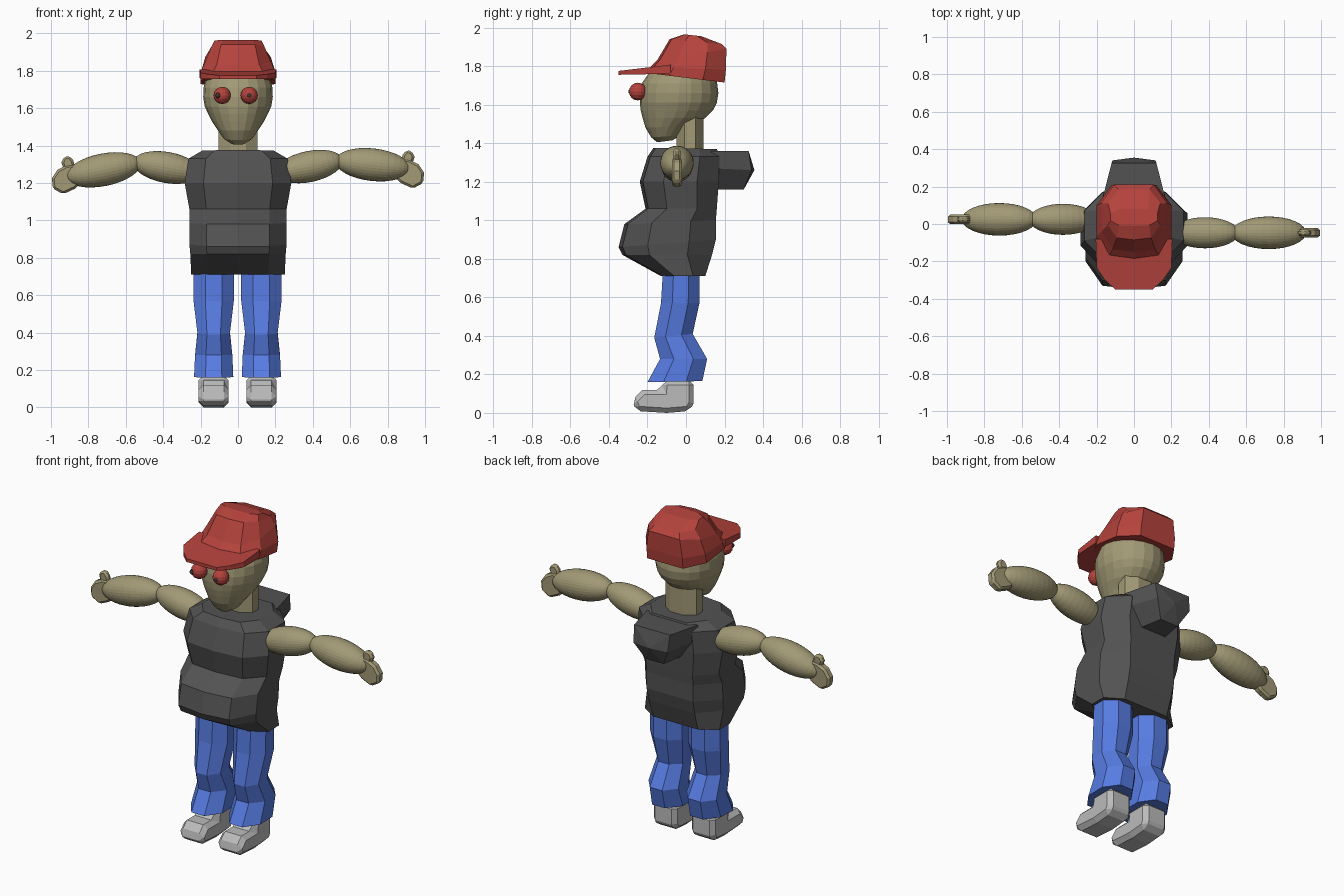
import bpy, bmesh, math
from mathutils import Vector

if "Cube" in bpy.data.objects:
    bpy.data.objects.remove(bpy.data.objects["Cube"])


def material(name, rgb):
    m = bpy.data.materials.new(name)
    m.diffuse_color = (*rgb, 1)
    m.use_nodes = True
    m.node_tree.nodes["Principled BSDF"].inputs["Base Color"].default_value = m.diffuse_color
    return m


SKIN = material("olive_skin", (0.36, 0.32, 0.18))
RED = material("cap_red", (0.46, 0.055, 0.045))
GREY = material("shirt_charcoal", (0.085, 0.085, 0.085))
BLUE = material("jeans_blue", (0.095, 0.2, 0.76))
SHOE = material("shoe_grey", (0.5, 0.5, 0.5))
DARK = material("pupil_dark", (0.05, 0.035, 0.035))

# Cross-sections: u across, v from front (-1) to back (1)
HALF = [(0.65, -0.92), (1, -0.4), (1, 0.45), (0.6, 1)]
BODY = [(0, -1)] + HALF + [(-u, v) for u, v in reversed(HALF)]
OCT = [(math.sin(math.radians(a)) * 1.08, -math.cos(math.radians(a)) * 1.08)
       for a in [22.5 + 45 * i for i in range(8)]]
ROUND = [(math.sin(math.tau * i / 20), -math.cos(math.tau * i / 20)) for i in range(20)]


def finish(name, bm, mat):
    bmesh.ops.recalc_face_normals(bm, faces=bm.faces)
    me = bpy.data.meshes.new(name)
    bm.to_mesh(me)
    bm.free()
    me.materials.append(mat)
    ob = bpy.data.objects.new(name, me)
    bpy.context.collection.objects.link(ob)
    return ob


def loft(name, mat, section, rows, x=0):
    """rows: (z front, z back, half width, y front, y back)"""
    bm = bmesh.new()
    rings = []
    for zf, zb, hw, yf, yb in rows:
        rings.append([bm.verts.new((x + u * hw, (yf + yb) / 2 + v * (yb - yf) / 2,
                                    zf + (zb - zf) * (v + 1) / 2)) for u, v in section])
    n = len(section)
    for a, b in zip(rings, rings[1:]):
        for i in range(n):
            bm.faces.new((a[i], a[(i + 1) % n], b[(i + 1) % n], b[i]))
    bm.faces.new(rings[0])
    bm.faces.new(rings[-1])
    return finish(name, bm, mat)


def prism(name, mat, pts, to3d, lo, hi, bevel=0):
    """Extrude a 2D outline between two depths."""
    bm = bmesh.new()
    a = [bm.verts.new(to3d(p, lo)) for p in pts]
    b = [bm.verts.new(to3d(p, hi)) for p in pts]
    n = len(pts)
    bm.faces.new(a)
    bm.faces.new(b)
    for i in range(n):
        bm.faces.new((a[i], a[(i + 1) % n], b[(i + 1) % n], b[i]))
    ob = finish(name, bm, mat)
    if bevel:
        m = ob.modifiers.new("bevel", "BEVEL")
        m.width, m.segments = bevel, 1
        m.limit_method, m.angle_limit = "ANGLE", math.radians(50)
    return ob


def ellipsoid(name, mat, p, q, r, seg=32):
    """Ellipsoid whose long axis runs from p to q."""
    p, q = Vector(p), Vector(q)
    bm = bmesh.new()
    bmesh.ops.create_uvsphere(bm, u_segments=seg, v_segments=seg // 2, radius=1)
    rot = (q - p).to_track_quat("Z", "Y")
    for v in bm.verts:
        v.co = (p + q) / 2 + rot @ Vector((v.co.x * r, v.co.y * r, v.co.z * (q - p).length / 2))
    return finish(name, bm, mat)


# Shirt with belly
loft("shirt", GREY, BODY, [
    (0.71, 0.71, 0.25, -0.13, 0.10), (0.82, 0.82, 0.255, -0.33, 0.135),
    (0.86, 0.90, 0.26, -0.35, 0.155), (0.98, 1.00, 0.26, -0.32, 0.155),
    (1.06, 1.06, 0.26, -0.21, 0.16), (1.20, 1.20, 0.285, -0.24, 0.17),
    (1.33, 1.33, 0.265, -0.20, 0.175), (1.375, 1.37, 0.19, -0.17, 0.16)])

# Hood hanging behind the shoulders
bm = bmesh.new()
inner = [(-0.17, 0.13, 1.36), (0.17, 0.13, 1.36), (0.17, 0.13, 1.27), (0.09, 0.13, 1.16),
         (-0.09, 0.13, 1.16), (-0.17, 0.13, 1.27)]
outer = [(-0.12, 0.325, 1.36), (0.12, 0.325, 1.36), (0.115, 0.34, 1.26), (0.06, 0.30, 1.16),
         (-0.06, 0.30, 1.16), (-0.115, 0.34, 1.26)]
for co in inner + outer + [(0, 0.355, 1.26)]:
    bm.verts.new(co)
bm.verts.ensure_lookup_table()
V = bm.verts
for i in range(6):
    j = (i + 1) % 6
    bm.faces.new((V[i], V[j], V[6 + j], V[6 + i]))
    bm.faces.new((V[6 + i], V[6 + j], V[12]))
bm.faces.new([V[i] for i in range(6)])
finish("hood", bm, GREY)

# Neck and head
loft("neck", SKIN, OCT, [(1.33, 1.33, 0.105, -0.05, 0.09), (1.56, 1.56, 0.105, -0.05, 0.09)])
loft("head", SKIN, ROUND, [
    (1.405, 1.415, 0.035, -0.15, -0.07), (1.43, 1.44, 0.075, -0.18, -0.03),
    (1.48, 1.49, 0.11, -0.21, 0.03), (1.53, 1.53, 0.14, -0.225, 0.10),
    (1.57, 1.57, 0.16, -0.235, 0.14), (1.61, 1.61, 0.178, -0.24, 0.16),
    (1.66, 1.66, 0.186, -0.24, 0.168), (1.71, 1.71, 0.184, -0.23, 0.162),
    (1.76, 1.76, 0.17, -0.195, 0.15), (1.85, 1.85, 0.12, -0.10, 0.10)])

# Eyes with pupils
for name, x, px in (("left", -0.085, -0.107), ("right", 0.06, 0.06)):
    ellipsoid(name + "_eye", RED, (x, -0.25, 1.622), (x, -0.25, 1.714), 0.046, 16)
    ellipsoid(name + "_pupil", DARK, (px, -0.30, 1.668), (px, -0.27, 1.668), 0.015, 12)

# Cap crown and brim
loft("cap_crown", RED, BODY, [
    (1.765, 1.715, 0.20, -0.21, 0.20), (1.80, 1.78, 0.20, -0.18, 0.207),
    (1.83, 1.89, 0.175, -0.15, 0.21), (1.94, 1.915, 0.14, -0.085, 0.185),
    (1.965, 1.955, 0.125, -0.01, 0.08)])
SIDE = [(0.10, -0.35), (0.155, -0.30), (0.20, -0.235), (0.205, -0.08)]
brim = prism("cap_brim", RED, SIDE + [(-x, y) for x, y in reversed(SIDE)],
             lambda p, d: (p[0], p[1], 1.755 + d + (p[1] + 0.35) * (0.12 if d else 0.02)), 0, 0.02)

# Arms: two ellipsoids, a palm and a raised thumb each
PALM = [(0.86, 1.33), (0.915, 1.325), (0.965, 1.30), (0.995, 1.255),
        (0.99, 1.20), (0.935, 1.17), (0.87, 1.20), (0.83, 1.24)]
THUMB = [(0.87, 1.30), (0.88, 1.35), (0.90, 1.375), (0.93, 1.37), (0.945, 1.34), (0.93, 1.30)]
for name, s, y, dz in (("left", -1, 0.025, -0.03), ("right", 1, -0.047, 0)):
    ellipsoid(name + "_upper_arm", SKIN, (s * 0.20, y, 1.25), (s * 0.56, y, 1.325 + dz / 3), 0.083)
    ellipsoid(name + "_forearm", SKIN, (s * 0.52, y, 1.32 + dz / 3), (s * 0.92, y, 1.275 + dz * 1.5), 0.087)
    for part, pts, t in (("palm", PALM, 0.026), ("thumb", THUMB, 0.018)):
        prism(f"{name}_{part}", SKIN, pts,
              lambda p, d: (s * p[0], y + d, p[1] + dz), -t, t, 0.012)

# Jeans and shoes
FOOT = [(0.04, 0.17), (-0.12, 0.17), (-0.125, 0.12), (-0.225, 0.12), (-0.28, 0.065),
        (-0.26, 0.01), (-0.10, 0.0), (0.02, 0.01), (0.04, 0.05)]
for name, x in (("left", -0.13), ("right", 0.125)):
    loft(name + "_trouser_leg", BLUE, OCT, [
        (0.16, 0.165, 0.105, -0.20, 0.085), (0.28, 0.28, 0.10, -0.135, 0.11),
        (0.39, 0.41, 0.087, -0.165, 0.035), (0.57, 0.57, 0.108, -0.13, 0.07),
        (0.74, 0.74, 0.108, -0.12, 0.07)], x)
    prism(name + "_shoe", SHOE, FOOT, lambda p, d: (x + d, p[0], p[1]), -0.08, 0.08, 0.025)
